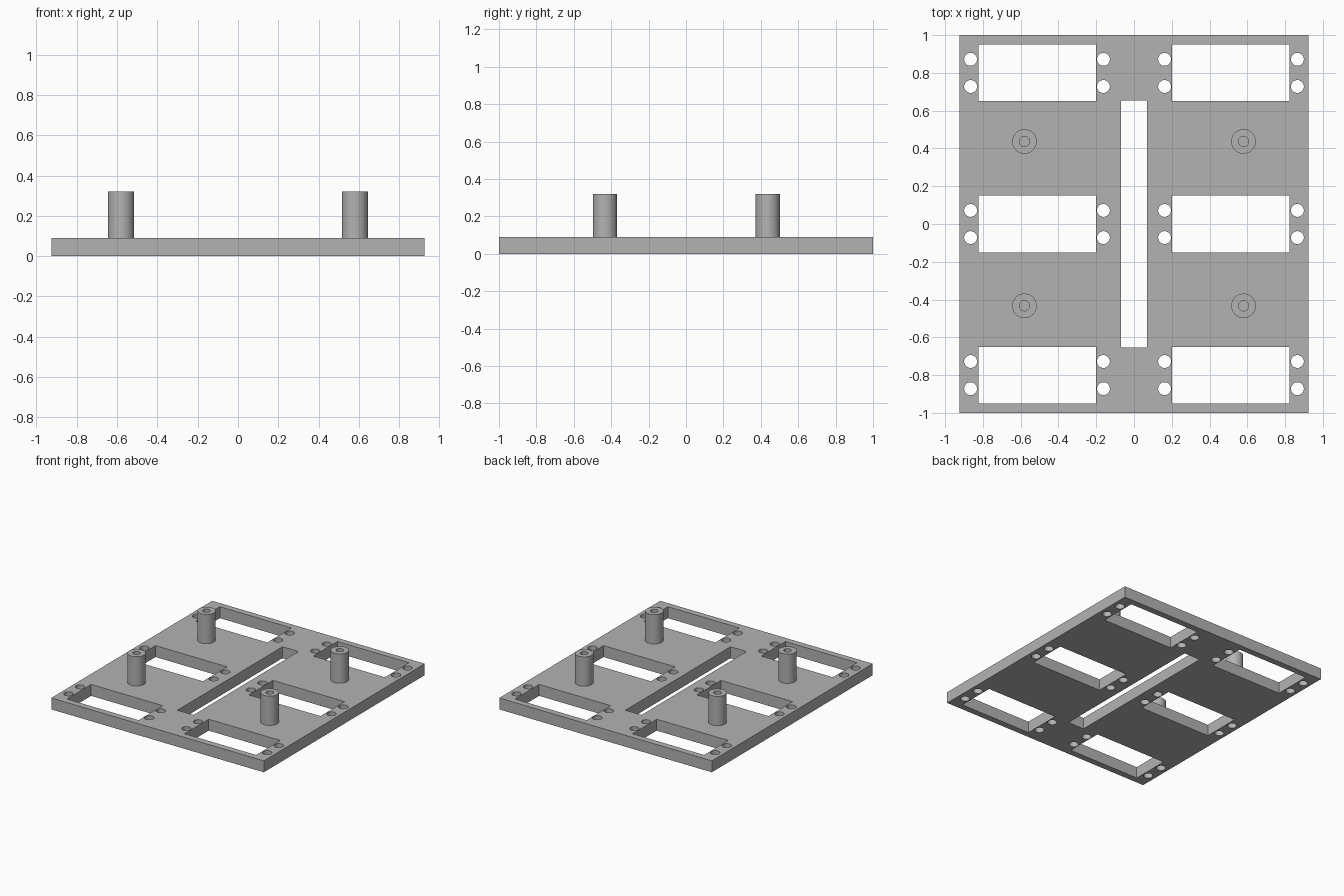
import bpy, bmesh, math
from mathutils import Matrix, Vector

cube = bpy.data.objects.get("Cube")
if cube:
    bpy.data.objects.remove(cube, do_unlink=True)

HALF_X, HALF_Y, THICK, TOP = 0.925, 1.0, 0.09, 0.32
SIDES = 48

grey = bpy.data.materials.new("plain grey")
grey.use_nodes = True
GREY = (0.45, 0.45, 0.45, 1)
grey.diffuse_color = GREY
grey.node_tree.nodes["Principled BSDF"].inputs["Base Color"].default_value = GREY


def add_box(bm, x0, x1, y0, y1, z0, z1):
    mat = Matrix.Translation(((x0 + x1) / 2, (y0 + y1) / 2, (z0 + z1) / 2))
    bmesh.ops.create_cube(bm, size=1, matrix=mat @ Matrix.Diagonal((x1 - x0, y1 - y0, z1 - z0, 1)))


def make_object(name, bm):
    bmesh.ops.recalc_face_normals(bm, faces=bm.faces[:])
    mesh = bpy.data.meshes.new(name)
    bm.to_mesh(mesh)
    bm.free()
    mesh.materials.append(grey)
    obj = bpy.data.objects.new(name, mesh)
    bpy.context.collection.objects.link(obj)
    return obj


def smooth(obj):
    bpy.ops.object.select_all(action="DESELECT")
    obj.select_set(True)
    bpy.context.view_layer.objects.active = obj
    bpy.ops.object.shade_smooth_by_angle(angle=math.radians(30))


# Base plate
bm = bmesh.new()
add_box(bm, -HALF_X, HALF_X, -HALF_Y, HALF_Y, 0, THICK)
plate = make_object("base_plate", bm)

# Cutter: centre slot, six windows, and two screw holes at each window end
bm = bmesh.new()
low, high = -0.1, THICK + 0.1
add_box(bm, -0.07, 0.07, -0.653, 0.653, low, high)
for side in (-1, 1):
    for row in (-0.8, 0, 0.8):
        xs = sorted((side * 0.2, side * 0.823))
        add_box(bm, xs[0], xs[1], row - 0.15, row + 0.15, low, high)
        for x in (0.162, 0.865):
            for dy in (-0.072, 0.072):
                bmesh.ops.create_cone(
                    bm, cap_ends=True, segments=SIDES, radius1=0.034, radius2=0.034,
                    depth=high - low,
                    matrix=Matrix.Translation((side * x, row + dy, THICK / 2)))
cutter = make_object("plate_cutter", bm)
cutter.hide_render = True

# Cut the openings and keep the result as plain geometry
cut = plate.modifiers.new("openings", "BOOLEAN")
cut.operation = "DIFFERENCE"
cut.solver = "EXACT"
cut.object = cutter
bpy.context.view_layer.objects.active = plate
bpy.ops.object.modifier_apply(modifier=cut.name)
bpy.data.objects.remove(cutter, do_unlink=True)
smooth(plate)


# Hollow standoff, turned from a profile
def standoff(name, x, y):
    bm = bmesh.new()
    profile = [(0.065, THICK), (0.065, TOP), (0.027, TOP), (0.027, THICK)]
    verts = [bm.verts.new((r, 0, z)) for r, z in profile]
    edges = [bm.edges.new(pair) for pair in zip(verts, verts[1:])]
    bmesh.ops.spin(bm, geom=verts + edges, cent=(0, 0, 0), axis=(0, 0, 1),
                   angle=math.tau, steps=SIDES)
    bmesh.ops.remove_doubles(bm, verts=bm.verts[:], dist=0.0001)
    bmesh.ops.translate(bm, verts=bm.verts[:], vec=Vector((x, y, 0)))
    smooth(make_object(name, bm))


for end, y in (("front", -0.433), ("back", 0.437)):
    for hand, x in (("right", -0.58), ("left", 0.58)):
        standoff(f"{end}_{hand}_standoff", x, y)
